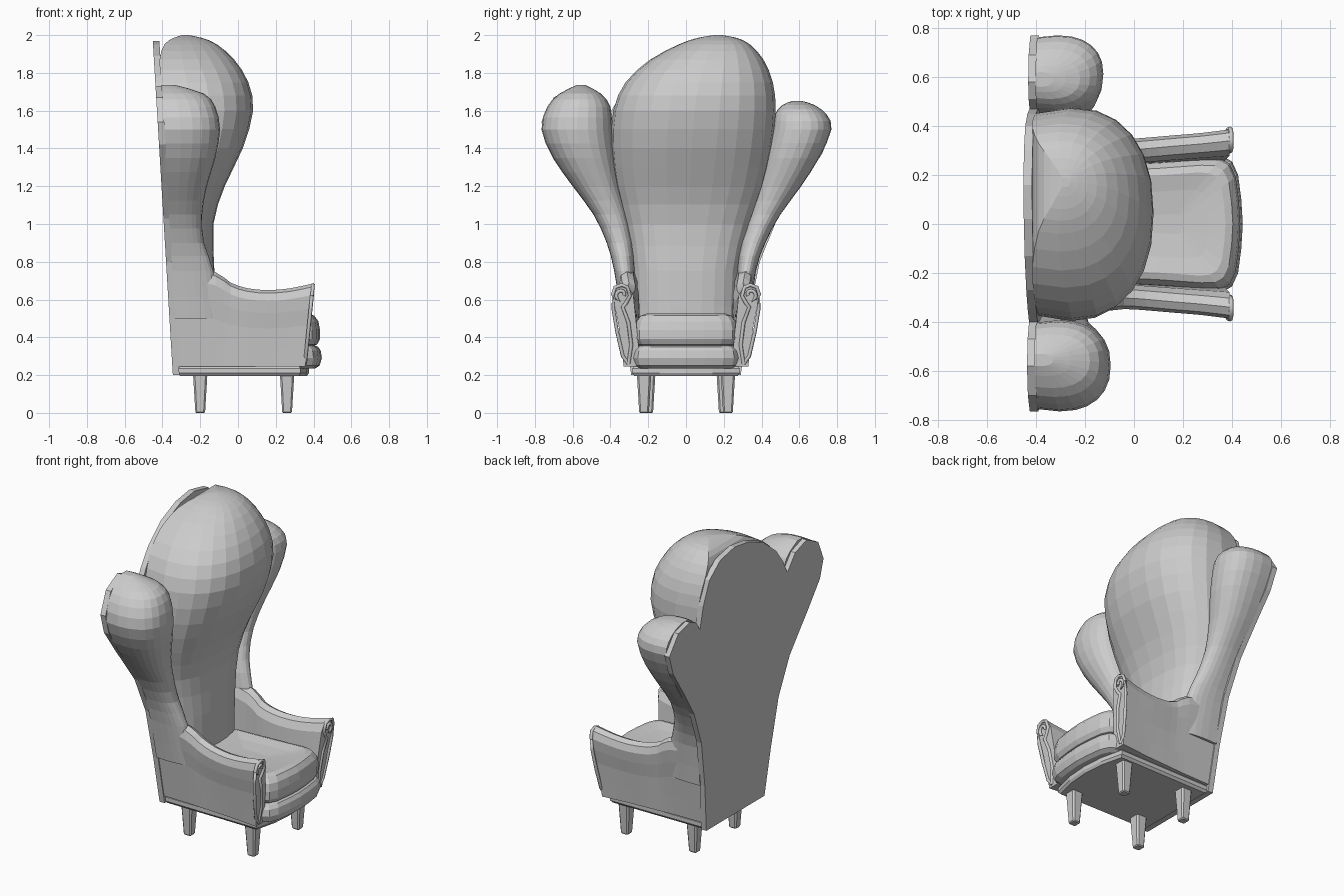
import bpy, bmesh, math

if "Cube" in bpy.data.objects:
    bpy.data.objects.remove(bpy.data.objects["Cube"])

def make(name, verts, faces):
    me = bpy.data.meshes.new(name)
    me.from_pydata(verts, [], faces)
    bm = bmesh.new()
    bm.from_mesh(me)
    bmesh.ops.recalc_face_normals(bm, faces=bm.faces)
    bm.to_mesh(me)
    bm.free()
    ob = bpy.data.objects.new(name, me)
    bpy.context.collection.objects.link(ob)
    return ob

def loft(name, rings):
    """Skin a list of equal-length closed rings and cap both ends."""
    n = len(rings[0])
    verts = [p for r in rings for p in r]
    faces = [(i*n + j, i*n + (j+1) % n, (i+1)*n + (j+1) % n, (i+1)*n + j)
             for i in range(len(rings) - 1) for j in range(n)]
    faces += [tuple(range(n))[::-1], tuple(range((len(rings)-1)*n, len(rings)*n))]
    return make(name, verts, faces)

def smooth(rows, sub=2):
    """Catmull-Rom through table rows."""
    out = []
    for i in range(len(rows) - 1):
        a, b, c, d = (rows[max(0, min(len(rows)-1, i+k))] for k in (-1, 0, 1, 2))
        for s in range(sub):
            t = s / sub
            out.append([0.5*(2*q + (r-p)*t + (2*p-5*q+4*r-u)*t*t + (3*q-p-3*r+u)*t**3)
                        for p, q, r, u in zip(a, b, c, d)])
    return out + [rows[-1]]

def board_x(z):
    return -0.31 - (z - 0.2) * 0.06      # front face of the leaning back board

def padded(name, rows, power=2.3, n=12):
    """Upholstered lobe: D-shaped level sections (z, y low, y high, x front, back offset)."""
    rings = []
    for z, y0, y1, xf, off in smooth(rows):
        xb = board_x(z) - 0.005 + off
        xm, yc, hy = xb + 0.3*(xf - xb), (y0 + y1)/2, (y1 - y0)/2
        ring = []
        for i in range(n + 1):
            a = math.pi * i / n
            c, s = math.cos(a), max(0, math.sin(a))
            ring.append((xm + (xf-xm)*s**(2/power),
                         yc + hy*math.copysign(abs(c)**(2/power), c), z))
        ring += [(xb, yc - hy*0.95, z), (xb, yc + hy*0.95, z)]
        rings.append(ring)
    return loft(name, rings)

# Tall centre back cushion
padded("back_cushion", [
    (0.40, -.27, .27, -.13, 0), (0.75, -.28, .28, -.125, 0), (1.0, -.32, .34, -.13, 0),
    (1.2, -.37, .41, -.07, 0), (1.4, -.395, .455, .025, 0), (1.6, -.385, .475, .08, 0),
    (1.75, -.32, .46, .055, 0), (1.87, -.19, .41, -.02, 0), (1.95, -.04, .34, -.11, .03),
    (1.985, .06, .27, -.19, .08), (2.0, .15, .19, -.26, .13)])

# Two uneven side wings
padded("wing_near", [
    (0.5, -.34, -.26, -.10, 0), (0.75, -.38, -.27, -.13, 0), (0.9, -.42, -.28, -.18, 0),
    (1.05, -.49, -.31, -.19, 0), (1.2, -.60, -.35, -.165, 0), (1.35, -.705, -.375, -.12, 0),
    (1.5, -.765, -.39, -.095, 0), (1.62, -.735, -.40, -.12, 0), (1.69, -.67, -.45, -.18, 0),
    (1.735, -.58, -.53, -.33, 0)])
padded("wing_far", [
    (0.5, .26, .34, -.10, 0), (0.75, .27, .37, -.13, 0), (0.9, .29, .42, -.18, 0),
    (1.05, .34, .50, -.20, 0), (1.2, .38, .61, -.18, 0), (1.35, .42, .705, -.14, 0),
    (1.5, .455, .77, -.125, 0), (1.58, .47, .745, -.15, 0), (1.63, .51, .68, -.22, 0),
    (1.65, .56, .62, -.33, 0)])

# Three-lobed back board, leaning backward
outline = [(-.29, .2), (-.33, .5), (-.38, .8), (-.47, 1.03), (-.64, 1.27), (-.74, 1.42),
           (-.765, 1.54), (-.70, 1.67), (-.58, 1.73), (-.47, 1.69), (-.40, 1.59),
           (-.35, 1.68), (-.27, 1.78), (-.13, 1.89), (.02, 1.95), (.16, 1.97), (.3, 1.94),
           (.4, 1.85), (.45, 1.7), (.47, 1.56), (.51, 1.62), (.58, 1.65), (.69, 1.62),
           (.77, 1.5), (.72, 1.37), (.6, 1.2), (.48, 1.02), (.39, .8), (.33, .5), (.29, .2)]
loft("back_board", [[(board_x(z) + d, y, z) for y, z in outline] for d in (-0.035, 0)])

# Arms: flared section swept forward, with a scroll trim on each front
section = [(0, 0), (0, .5), (0, .85), (.18, .96), (.5, 1), (.82, .96), (1, .86), (1, .7),
           (.95, .5), (.97, .25), (1, 0)]
arm_rows = [(-.33, .80, .26, .37, .29), (-.12, .745, .26, .365, .295), (-.04, .69, .25, .355, .30),
            (.05, .66, .255, .36, .305), (.16, .65, .265, .37, .31), (.28, .66, .275, .38, .32),
            (.395, .685, .285, .395, .33)]

def arm_front(z):
    return 0.398 - 0.1*(0.685 - z)

for side, word in ((-1, "near"), (1, "far")):
    rings = []
    for x, zt, yi, yo, yb in smooth(arm_rows):
        ring = []
        for s, v in section:
            lo, hi = .24 + (yi - .24)*v, yb + (yo - yb)*v
            ring.append((x - max(0, x)*0.1*(1-v), side*(lo + (hi-lo)*s), .245 + (zt-.245)*v))
        rings.append(ring)
    loft("arm_" + word, rings)

    spiral = [(.34 + r*math.cos(a), .625 + r*math.sin(a)) for r, a in
              ((.012 + .034*i/16, math.radians(200 - 390*i/16)) for i in range(17))]
    spiral = spiral[:5] + spiral[5:12] + [(.387, .62), (.385, .55), (.365, .43), (.335, .30), (.305, .26)]
    inner = [(.305, .26), (.29, .36), (.305, .48), (.335, .56), (.318, .58), (.297, .62),
             (.31, .665), (.34, .677), (.375, .665), (.389, .62)]
    for label, path in (("scroll", spiral), ("edge", inner)):
        cu = bpy.data.curves.new(f"arm_{label}_{word}", 'CURVE')
        cu.dimensions, cu.bevel_depth, cu.bevel_resolution = '3D', 0.01, 1
        cu.use_fill_caps = True
        sp = cu.splines.new('POLY')
        sp.points.add(len(path) - 1)
        for p, (y, z) in zip(sp.points, path):
            p.co = (arm_front(z), side*y, z, 1)
        bpy.context.collection.objects.link(bpy.data.objects.new(cu.name, cu))

# Seat cushions with a bowed front
half = [(-.2, .25), (.1, .265), (.30, .28), (.36, .278), (.40, .255), (.425, .2), (.438, .1), (.444, 0)]
seat = half + [(x, -y) for x, y in half[-2::-1]]

def slab(name, plan, levels, cx=0.1):
    loft(name, [[(cx + (x-cx)*(1 - d/.34), y*(1 - d/.28), z) for x, y in plan]
                for z, d in levels])

slab("seat_base_cushion", seat, [(.235, .035), (.25, .012), (.29, 0), (.33, .006), (.35, .02), (.36, .05)])
slab("seat_cushion", seat, [(.35, .05), (.362, .025), (.39, .01), (.44, .01), (.485, .018),
                            (.515, .04), (.525, .07), (.512, .14), (.503, .24)])

# Base frame
half = [(-.32, .28), (.33, .285), (.365, .14), (.375, 0)]
frame = half + [(x, -y) for x, y in half[-2::-1]]
slab("base_frame", frame, [(.195, .012), (.21, 0), (.235, 0), (.25, .012)])

# Tapered legs
for word, x, y in (("front", .26, .222), ("back", -.2, .2)):
    for side, end in ((-1, "near"), (1, "far")):
        rings = []
        for z, r, b in ((0, .021, .006), (.006, .026, .008), (.205, .038, .01)):
            q = [(r, r-b), (r-b, r), (b-r, r), (-r, r-b), (-r, b-r), (b-r, -r), (r-b, -r), (r, b-r)]
            rings.append([(x + u, side*y + v, z) for u, v in q])
        loft(f"{word}_leg_{end}", rings)
